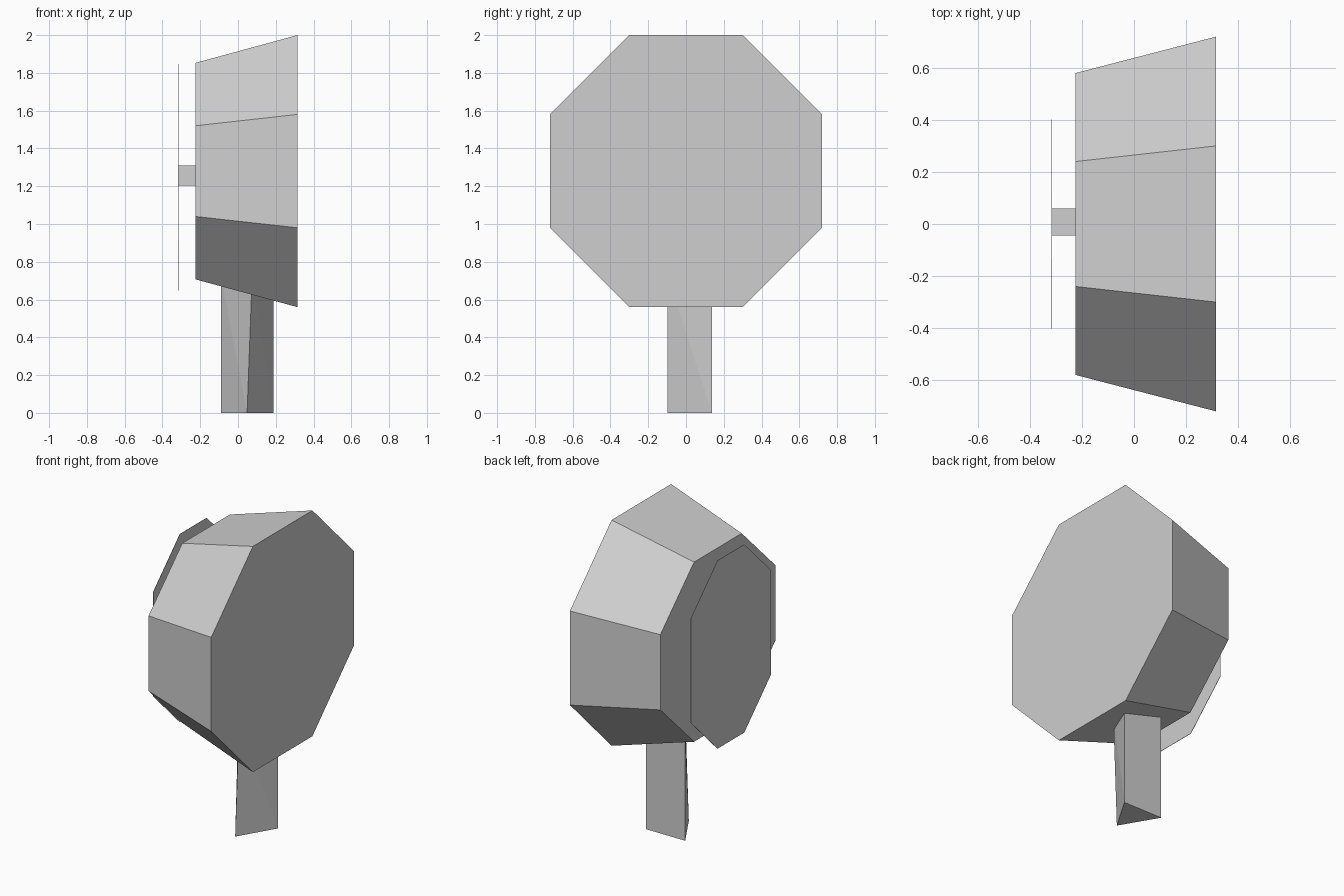
import bpy
import bmesh

cube = bpy.data.objects.get("Cube")
if cube:
    bpy.data.objects.remove(cube, do_unlink=True)

grey = bpy.data.materials.new("light_grey")
grey.use_nodes = True
colour = (0.62, 0.62, 0.62, 1)
grey.diffuse_color = colour
grey.node_tree.nodes["Principled BSDF"].inputs["Base Color"].default_value = colour


def loft(name, start, end, triangulate=False):
    """Join two matching rings of points into a closed solid."""
    bm = bmesh.new()
    a = [bm.verts.new(p) for p in start]
    b = [bm.verts.new(p) for p in end]
    bm.faces.new(a)
    bm.faces.new(b)
    for i in range(len(a)):
        j = (i + 1) % len(a)
        if triangulate:
            bm.faces.new((a[i], a[j], b[i]))
            bm.faces.new((a[j], b[j], b[i]))
        else:
            bm.faces.new((a[i], a[j], b[j], b[i]))
    bmesh.ops.recalc_face_normals(bm, faces=bm.faces[:])
    mesh = bpy.data.meshes.new(name)
    bm.to_mesh(mesh)
    bm.free()
    mesh.materials.append(grey)
    obj = bpy.data.objects.new(name, mesh)
    bpy.context.collection.objects.link(obj)
    return obj


def octagon(x, z, half_y, half_z, flat_y, flat_z):
    """Upright eight-sided ring facing along x."""
    quarter = [(half_y, flat_z), (flat_y, half_z)]
    half = quarter + [(-y, h) for y, h in reversed(quarter)]
    ring = half + [(-y, -h) for y, h in half]
    return [(x, y, z + h) for y, h in ring]


# Tapered eight-sided head
loft("head",
     octagon(-0.225, 1.28, 0.58, 0.573, 0.24, 0.24),
     octagon(0.315, 1.28, 0.72, 0.72, 0.3, 0.3))

# Thin face plate held off the narrow side
loft("face_plate",
     octagon(-0.317, 1.247, 0.402, 0.6, 0.135, 0.335),
     octagon(-0.315, 1.247, 0.402, 0.6, 0.135, 0.335))

# Square peg between the plate and the head
peg = [(-0.045, 1.205), (0.06, 1.205), (0.06, 1.31), (-0.045, 1.31)]
loft("peg", [(-0.316, y, z) for y, z in peg], [(-0.22, y, z) for y, z in peg])

# Three-sided post, its front edge leaning slightly sideways
back_right, back_left = (0.187, 0.137), (-0.09, 0.137)
loft("post",
     [(x, y, 0) for x, y in (back_left, (0.048, -0.097), back_right)],
     [(x, y, 0.73) for x, y in (back_left, (0.075, -0.097), back_right)],
     triangulate=True)
